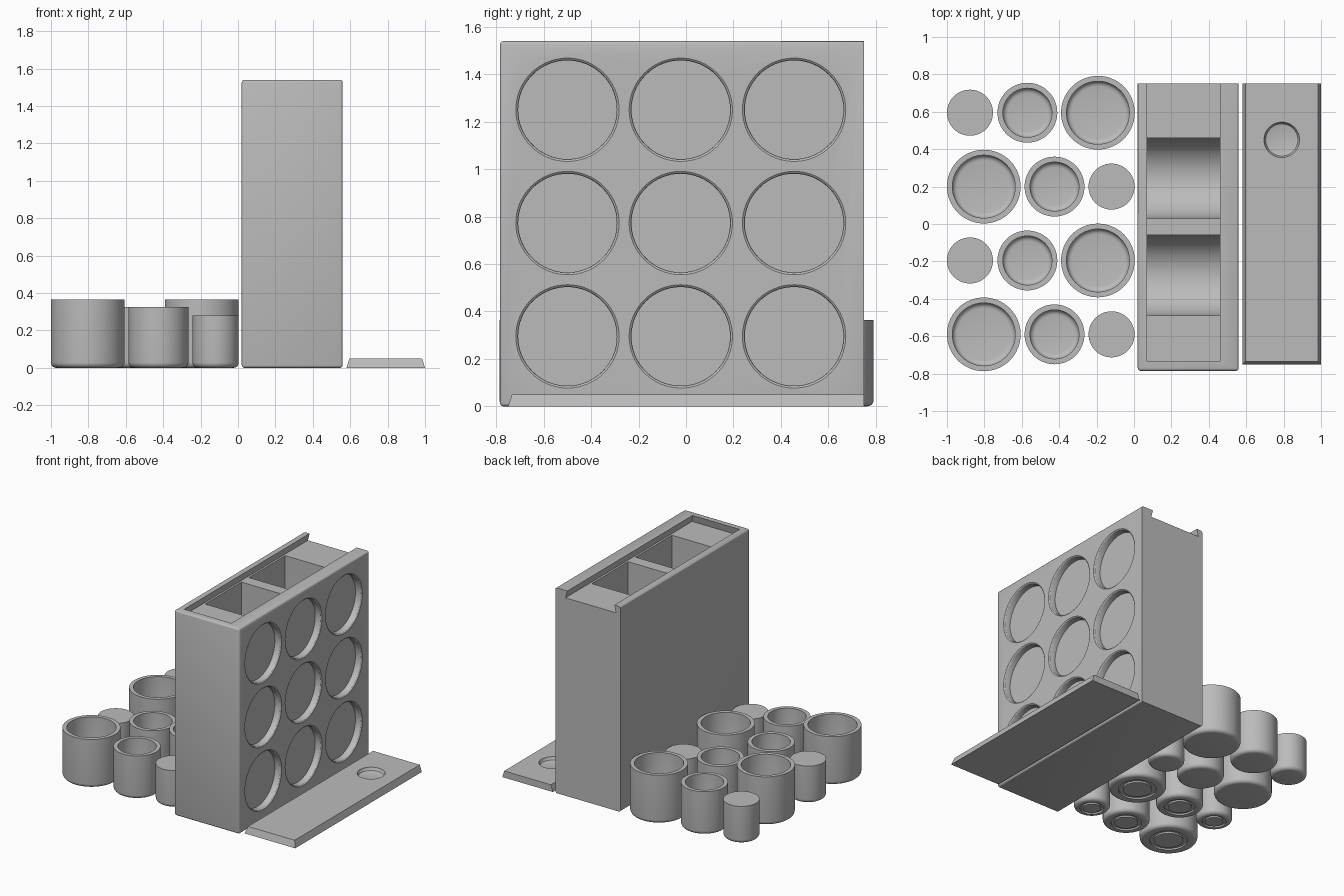
import bpy, bmesh, math
from mathutils import Matrix

cube = bpy.data.objects.get("Cube")
if cube:
    bpy.data.objects.remove(cube, do_unlink=True)

grey = bpy.data.materials.new("plain grey")
grey.use_nodes = True
GREY = (0.5, 0.5, 0.5, 1)
grey.diffuse_color = GREY
grey.node_tree.nodes["Principled BSDF"].inputs["Base Color"].default_value = GREY


def make(name, bm):
    bmesh.ops.recalc_face_normals(bm, faces=bm.faces[:])
    me = bpy.data.meshes.new(name)
    bm.to_mesh(me)
    bm.free()
    me.materials.append(grey)
    ob = bpy.data.objects.new(name, me)
    bpy.context.collection.objects.link(ob)
    return ob


def activate(ob):
    bpy.ops.object.select_all(action='DESELECT')
    ob.select_set(True)
    bpy.context.view_layer.objects.active = ob


def smooth(ob):
    activate(ob)
    bpy.ops.object.shade_smooth_by_angle(angle=math.radians(30))


def cut(ob, cutter):
    mod = ob.modifiers.new("cut", 'BOOLEAN')
    mod.operation = 'DIFFERENCE'
    mod.solver = 'EXACT'
    mod.object = cutter
    activate(ob)
    bpy.ops.object.modifier_apply(modifier=mod.name)
    bpy.data.objects.remove(cutter, do_unlink=True)


def lathe(name, profile, matrix, steps=64):
    """Revolve (radius, height) points, starting and ending on the axis."""
    bm = bmesh.new()
    vs = [bm.verts.new((r, 0, z)) for r, z in profile]
    es = [bm.edges.new(p) for p in zip(vs, vs[1:])]
    bmesh.ops.spin(bm, geom=vs + es, cent=(0, 0, 0), axis=(0, 0, 1),
                   angle=math.tau, steps=steps, use_duplicate=False)
    bmesh.ops.remove_doubles(bm, verts=bm.verts[:], dist=0.0002)
    bm.transform(matrix)
    return make(name, bm)


def prism(name, points, offset):
    """Extrude a closed outline of 3D points."""
    bm = bmesh.new()
    face = bm.faces.new([bm.verts.new(p) for p in points])
    new = bmesh.ops.extrude_face_region(bm, geom=[face])["geom"]
    bmesh.ops.translate(bm, vec=offset,
                        verts=[v for v in new if isinstance(v, bmesh.types.BMVert)])
    return make(name, bm)


def dovetail(name, x0, x1, y0, y1, z0, z1, inset):
    """Slab whose sides and front lean inward, with a square back."""
    bm = bmesh.new()
    bmesh.ops.create_cube(bm, size=1)
    for v in bm.verts:
        t = inset if v.co.z > 0 else 0
        v.co = (x1 - t if v.co.x > 0 else x0 + t,
                y1 if v.co.y > 0 else y0 + t,
                z1 if v.co.z > 0 else z0)
    return make(name, bm)


# Box body with rounded edges, sharp around the open back end
X0, X1, Y0, Y1, H = 0.02, 0.56, -0.785, 0.75, 1.54
bm = bmesh.new()
bmesh.ops.create_cube(bm, size=1)
bm.transform(Matrix.Translation(((X0 + X1) / 2, (Y0 + Y1) / 2, H / 2))
             @ Matrix.Diagonal((X1 - X0, Y1 - Y0, H, 1)))
edges = [e for e in bm.edges if any(v.co.y < 0 for v in e.verts)]
bmesh.ops.bevel(bm, geom=edges, offset=0.014, segments=3, profile=0.5, affect='EDGES')
box = make("storage_box", bm)

# Dovetail groove for the sliding lid
cut(box, dovetail("groove_cutter", 0.055, 0.475, -0.75, 0.8, 1.485, 1.545, 0.016))

# Two round-bottomed storage slots
SLOT_R, SLOT_Z = 0.215, 0.88
for yc in (-0.275, 0.245):
    arc = [math.pi + math.pi * i / 32 for i in range(33)]
    outline = [(0.07, yc + SLOT_R * math.cos(a), SLOT_Z + SLOT_R * math.sin(a)) for a in arc]
    outline += [(0.07, yc + SLOT_R, 1.51), (0.07, yc - SLOT_R, 1.51)]
    cut(box, prism("slot_cutter", outline, (0.39, 0, 0)))

# Three by three board pockets
pocket = [(0, -0.05), (0.208, -0.05), (0.208, -0.012), (0.211, -0.005),
          (0.218, 0), (0.218, 0.04), (0, 0.04)]
for row in range(3):
    for col in range(3):
        place = (Matrix.Translation((X1, -0.5 + 0.478 * col, 0.295 + 0.478 * row))
                 @ Matrix.Rotation(math.pi / 2, 4, 'Y'))
        cut(box, lathe("pocket_cutter", pocket, place))
smooth(box)

# Sliding lid with thumb dip
lid = dovetail("sliding_lid", 0.58, 1.0, -0.75, 0.75, 0, 0.05, 0.016)
dip = [(0, -0.025), (0.075, -0.025), (0.086, -0.021), (0.092, -0.012),
       (0.095, 0), (0.095, 0.02), (0, 0.02)]
cut(lid, lathe("dip_cutter", dip, Matrix.Translation((0.79, 0.45, 0.05))))
smooth(lid)


def piece(name, x, y, r, h, inner, ringed):
    """Nesting cup, or a solid peg when inner is zero."""
    fillet = 0.028
    prof = [(0, 0)]
    if ringed:  # groove under the base marks one player's set
        a, b = r * 0.5, r * 0.66
        prof += [(a, 0), (a, 0.012), (b, 0.012), (b, 0)]
    for i in range(7):
        t = math.pi / 2 * i / 6
        prof.append((r - fillet + fillet * math.sin(t), fillet - fillet * math.cos(t)))
    prof.append((r, h))
    if inner:
        floor = 0.042
        prof += [(inner, h), (inner, floor + fillet)]
        for i in range(1, 5):
            t = math.pi / 2 * i / 4
            prof.append((inner - fillet + fillet * math.cos(t),
                         floor + fillet - fillet * math.sin(t)))
        prof.append((0, floor))
    else:
        prof.append((0, h))
    smooth(lathe(name, prof, Matrix.Translation((x, y, 0))))


# Four rows of playing pieces, alternating order
SIZES = {"large": (0.197, 0.365, 0.168),
         "medium": (0.16, 0.325, 0.131),
         "small": (0.123, 0.28, 0)}
ROWS = [(-0.59, (-0.803, -0.425, -0.12)), (-0.195, (-0.193, -0.57, -0.877)),
        (0.2, (-0.803, -0.425, -0.12)), (0.595, (-0.193, -0.57, -0.877))]
for n, (y, xs) in enumerate(ROWS):
    for (size, (r, h, inner)), x in zip(SIZES.items(), xs):
        piece(f"{size}_piece_{n + 1}", x, y, r, h, inner, n < 2)
